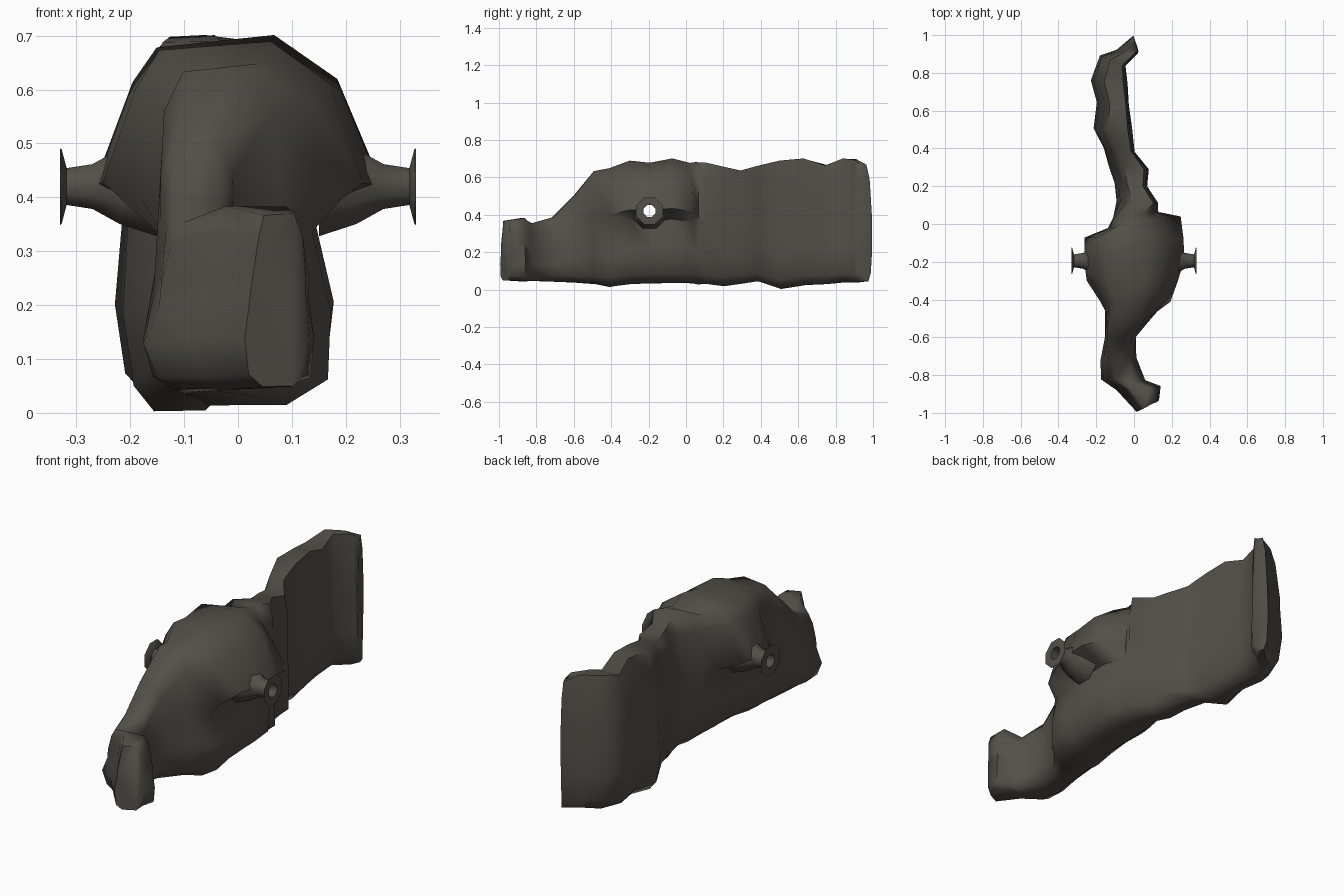
import bpy, bmesh, math, random
from mathutils import Vector

if "Cube" in bpy.data.objects:
    bpy.data.objects.remove(bpy.data.objects["Cube"])

random.seed(4)
stone = bpy.data.materials.new("dark stone")
stone.diffuse_color = (0.088, 0.080, 0.068, 1)
stone.use_nodes = True
stone.node_tree.nodes["Principled BSDF"].inputs["Base Color"].default_value = stone.diffuse_color


def make(name, rings, jitter=0.0):
    """Skin a list of closed rings into a capped solid."""
    bm = bmesh.new()
    vs = [[bm.verts.new(Vector(p) + Vector([random.uniform(-jitter, jitter) for _ in range(3)]))
           for p in r] for r in rings]
    n = len(rings[0])
    for a, b in zip(vs, vs[1:]):
        for i in range(n):
            j = (i + 1) % n
            bm.faces.new((a[i], a[j], b[j], b[i]))
    bm.faces.new(vs[0])
    bm.faces.new(vs[-1])
    bmesh.ops.recalc_face_normals(bm, faces=bm.faces)
    me = bpy.data.meshes.new(name)
    bm.to_mesh(me)
    bm.free()
    me.materials.append(stone)
    ob = bpy.data.objects.new(name, me)
    bpy.context.collection.objects.link(ob)
    return ob


def section(xl, yl, xr, yr, zb, zt, dome=None):
    """Cross-section of the wall; dome = overhang (left x, right x, shoulder ratio) or None."""
    h = zt - zb

    def p(t, f, x=None):
        return (xl + (xr - xl) * t if x is None else x, yl + (yr - yl) * t, zb + h * f)
    low, neck, side = .03, .97, 0
    if dome:
        dl, dr, k = dome
        neck = .89
        upper = [p(.0, .6, dl), p(.05, .87, dl * .76), p(.28, .97, dl * .58),
                 p(.66, 1, dr * .25), p(.85, .88, dr * k), p(1, .6, dr)]
    elif yl > .1:      # back wall leans to the right at the top
        low = .06
        upper = [p(.09, .6), p(.22, .87), p(.38, 1), p(.88, 1), p(.94, .87), p(.96, .6)]
    elif yl < -.65:    # low front wall narrows towards its top
        low = .11
        upper = [p(.15, .62), p(.22, .87), p(.3, 1), p(.78, 1), p(.9, .87), p(.96, .6)]
    else:
        upper = [p(.01, .6), p(.06, .87), p(.2, 1), p(.72, 1), p(.88, .87), p(.94, .6)]
    return ([p(.3, 0), p(.1, .07), p(0, .27), p(low, .5)] + upper +
            [p(neck, .51), p(1, .27), p(.97, .07), p(.75, 0)])


# winding wall with the overhanging dome: left point, right point, bottom, top, overhang
wall = make("rock_wall", [section(*s) for s in [
    (.01, -.995, .13, -.935, .05, .368),
    (-.09, -.88, .14, -.86, .045, .385),
    (-.175, -.82, .06, -.83, .045, .355),
    (-.175, -.72, .01, -.71, .045, .385),
    (-.155, -.60, .01, -.60, .04, .50),
    (-.15, -.47, .09, -.50, .03, .635),
    (-.155, -.41, .175, -.41, .015, .65, (-.18, .19, .72)),
    (-.15, -.30, .175, -.30, .03, .69, (-.25, .235, .72)),
    (-.14, -.19, .17, -.19, .035, .675, (-.265, .265, .72)),
    (-.14, -.07, .165, -.08, .035, .70, (-.26, .26, .7)),
    (-.13, -.02, .15, .04, .035, .675, (-.14, .245, .5)),
    (-.11, .04, .125, .07, .03, .68),
    (-.09, .12, .13, .11, .03, .675),
    (-.10, .22, .07, .20, .02, .655),
    (-.13, .30, .08, .29, .03, .635),
    (-.16, .40, .005, .38, .045, .66),
    (-.215, .51, -.01, .50, .002, .69),
    (-.195, .645, -.025, .63, .025, .70),
    (-.23, .76, -.035, .74, .03, .665),
    (-.18, .89, -.045, .835, .04, .70),
    (-.09, .92, .018, .90, .04, .695),
    (-.005, .998, .022, .915, .045, .67),
]], .003)


# flared side nozzles
def ring(x, r, n=8):
    return [(x, -.195 + r * math.cos(a), .42 + r * math.sin(a))
            for a in [math.tau * (i + .5) / n for i in range(n)]]


parts = [wall]
for s, side in ((1, "right"), (-1, "left")):
    parts.append(make(side + "_nozzle", [ring(s * x, r) for x, r in (
        (.15, .10), (.22, .075), (.27, .045), (.318, .037), (.327, .074), (.33, .077))]))

# tunnel running through both nozzles
cutter = make("tunnel_cutter", [ring(-.5, .034), ring(.5, .034)])
cutter.hide_render = True
for ob in parts:
    bpy.context.view_layer.objects.active = ob
    m = ob.modifiers.new("tunnel", 'BOOLEAN')
    m.operation, m.object, m.solver = 'DIFFERENCE', cutter, 'EXACT'
    bpy.ops.object.modifier_apply(modifier=m.name)
bpy.data.objects.remove(cutter)

for ob in parts:
    bpy.ops.object.select_all(action='DESELECT')
    ob.select_set(True)
    bpy.context.view_layer.objects.active = ob
    bpy.ops.object.shade_smooth_by_angle(angle=math.radians(70))
